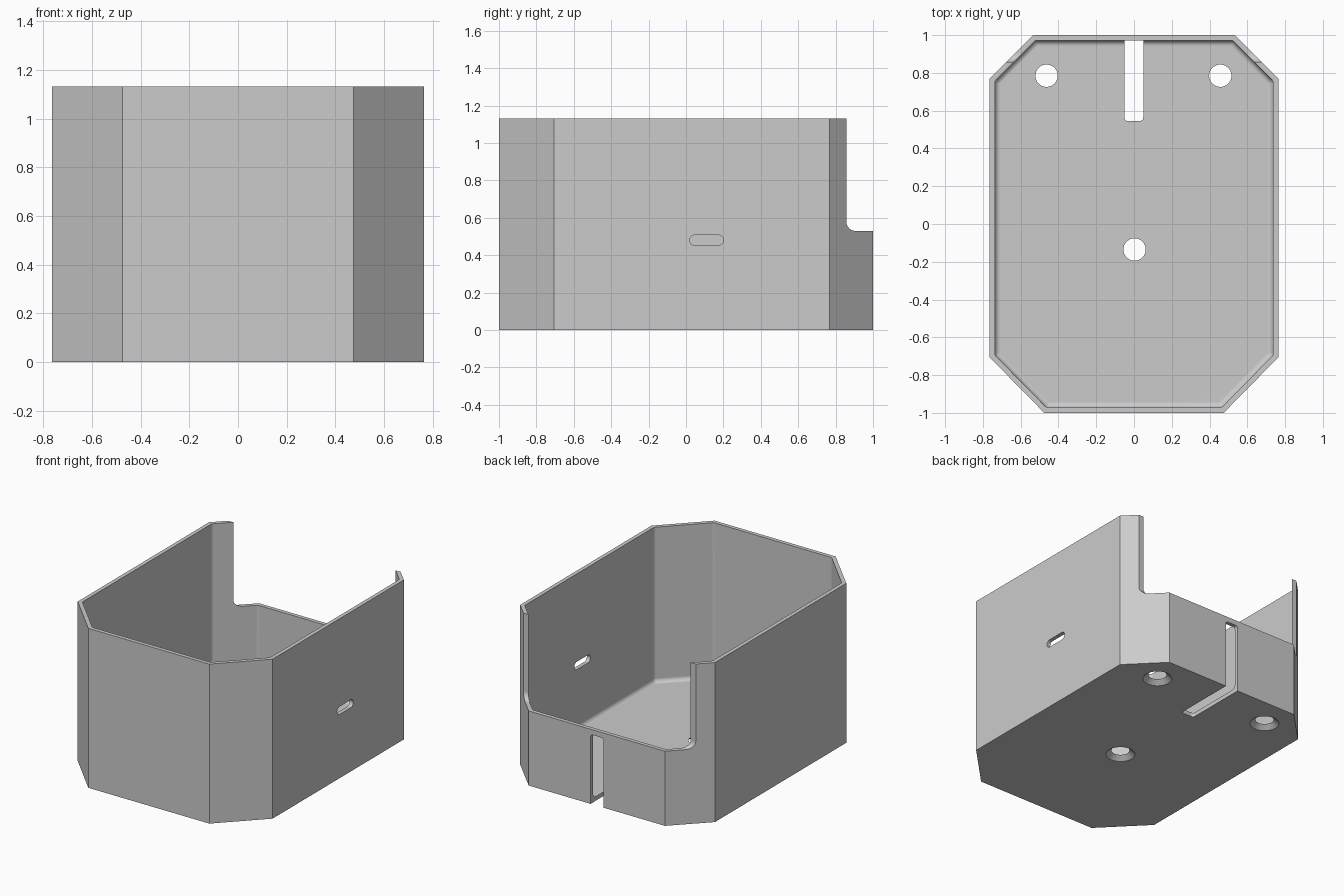
import bpy, bmesh
from math import sin, cos, pi, radians
from mathutils import Vector

if "Cube" in bpy.data.objects:
    bpy.data.objects.remove(bpy.data.objects["Cube"])

HEIGHT, WALL, FLOOR, FILLET = 1.132, 0.028, 0.03, 0.03

grey = bpy.data.materials.new("light grey plastic")
grey.use_nodes = True
colour = (0.6, 0.6, 0.6, 1)
grey.diffuse_color = colour
grey.node_tree.nodes["Principled BSDF"].inputs["Base Color"].default_value = colour


def hull(name, points):
    """Convex solid around the points, with clean flat faces."""
    bm = bmesh.new()
    for p in points:
        bm.verts.new(p)
    bmesh.ops.convex_hull(bm, input=bm.verts)
    bmesh.ops.delete(bm, geom=[v for v in bm.verts if not v.link_faces], context='VERTS')
    bmesh.ops.dissolve_limit(bm, angle_limit=radians(0.5), verts=bm.verts, edges=bm.edges)
    bmesh.ops.recalc_face_normals(bm, faces=bm.faces)
    mesh = bpy.data.meshes.new(name)
    bm.to_mesh(mesh)
    bm.free()
    mesh.materials.append(grey)
    ob = bpy.data.objects.new(name, mesh)
    bpy.context.collection.objects.link(ob)
    return ob


def circle(u, v, r, n=32):
    return [(u + r * cos(2 * pi * i / n), v + r * sin(2 * pi * i / n)) for i in range(n)]


def rounded_rect(u0, u1, v0, v1, r):
    return [p for u in (u0 + r, u1 - r) for v in (v0 + r, v1 - r) for p in circle(u, v, r)]


def inset(poly, d):
    """Move every side of a counter-clockwise outline inward by d."""
    out = []
    for i, p in enumerate(poly):
        a = (p - poly[i - 1]).normalized()
        b = (poly[(i + 1) % len(poly)] - p).normalized()
        na, nb = Vector((-a.y, a.x)), Vector((-b.y, b.x))
        out.append(p + (na + nb) * d / (1 + na.dot(nb)))
    return out


# Outer shell outline, with wider chamfers at the front
half = [(0.475, -1), (0.765, -0.705), (0.765, 0.768), (0.535, 1)]
outline = [Vector(p) for p in half] + [Vector((-x, y)) for x, y in reversed(half)]
tray = hull("tray_body", [(*p, z) for p in outline for z in (0, HEIGHT)])

# Cavity with filleted floor and corners
core = inset(outline, WALL + FILLET)
cavity = []
for p in core:
    for k in range(7):
        t = k * pi / 12
        ring = circle(p.x, p.y, FILLET * cos(t), 64) if k < 6 else [tuple(p)]
        cavity += [(x, y, FLOOR + FILLET * (1 - sin(t))) for x, y in ring]
    cavity += [(x, y, HEIGHT + 0.1) for x, y in circle(p.x, p.y, FILLET, 64)]
cutters = [hull("cavity_cutter", cavity)]

# Lowered back wall
notch = rounded_rect(0.857, 1.3, 0.53, 1.5, 0.05)
cutters.append(hull("back_notch_cutter", [(x, y, z) for x in (-1, 1) for y, z in notch]))

# Slot through the left wall
slot = rounded_rect(0.02, 0.2, 0.453, 0.508, 0.027)
cutters.append(hull("side_slot_cutter", [(x, y, z) for x in (0.6, 0.9) for y, z in slot]))

# Cable slot running along the floor and up the back wall
floor_slot = rounded_rect(-0.051, 0.049, 0.545, 1.2, 0.018)
cutters.append(hull("floor_slot_cutter", [(x, y, z) for z in (-0.1, 0.1) for x, y in floor_slot]))
wall_slot = rounded_rect(-0.051, 0.049, -0.2, 0.493, 0.018)
cutters.append(hull("wall_slot_cutter", [(x, y, z) for y in (0.92, 1.15) for x, z in wall_slot]))

# Countersunk screw holes, wider underneath
for x, y in [(-0.463, 0.785), (0.457, 0.785), (0.003, -0.135)]:
    cone = [(*p, 0.031) for p in circle(x, y, 0.058)] + [(*p, -0.031) for p in circle(x, y, 0.132)]
    cutters.append(hull("countersink_cutter", cone))
    cutters.append(hull("screw_hole_cutter", [(*p, z) for p in circle(x, y, 0.058) for z in (-0.1, 0.1)]))

# Cut the body
bpy.ops.object.select_all(action='DESELECT')
tray.select_set(True)
bpy.context.view_layer.objects.active = tray
for c in cutters:
    c.hide_render = True
    mod = tray.modifiers.new(c.name, 'BOOLEAN')
    mod.object, mod.operation, mod.solver = c, 'DIFFERENCE', 'EXACT'
    bpy.ops.object.modifier_apply(modifier=mod.name)
    bpy.data.objects.remove(c)

# Smooth the fillets, keep edges crisp and flats flat
bpy.ops.object.shade_smooth_by_angle(angle=radians(28))
weighted = tray.modifiers.new("flat_faces", 'WEIGHTED_NORMAL')
weighted.keep_sharp = True
